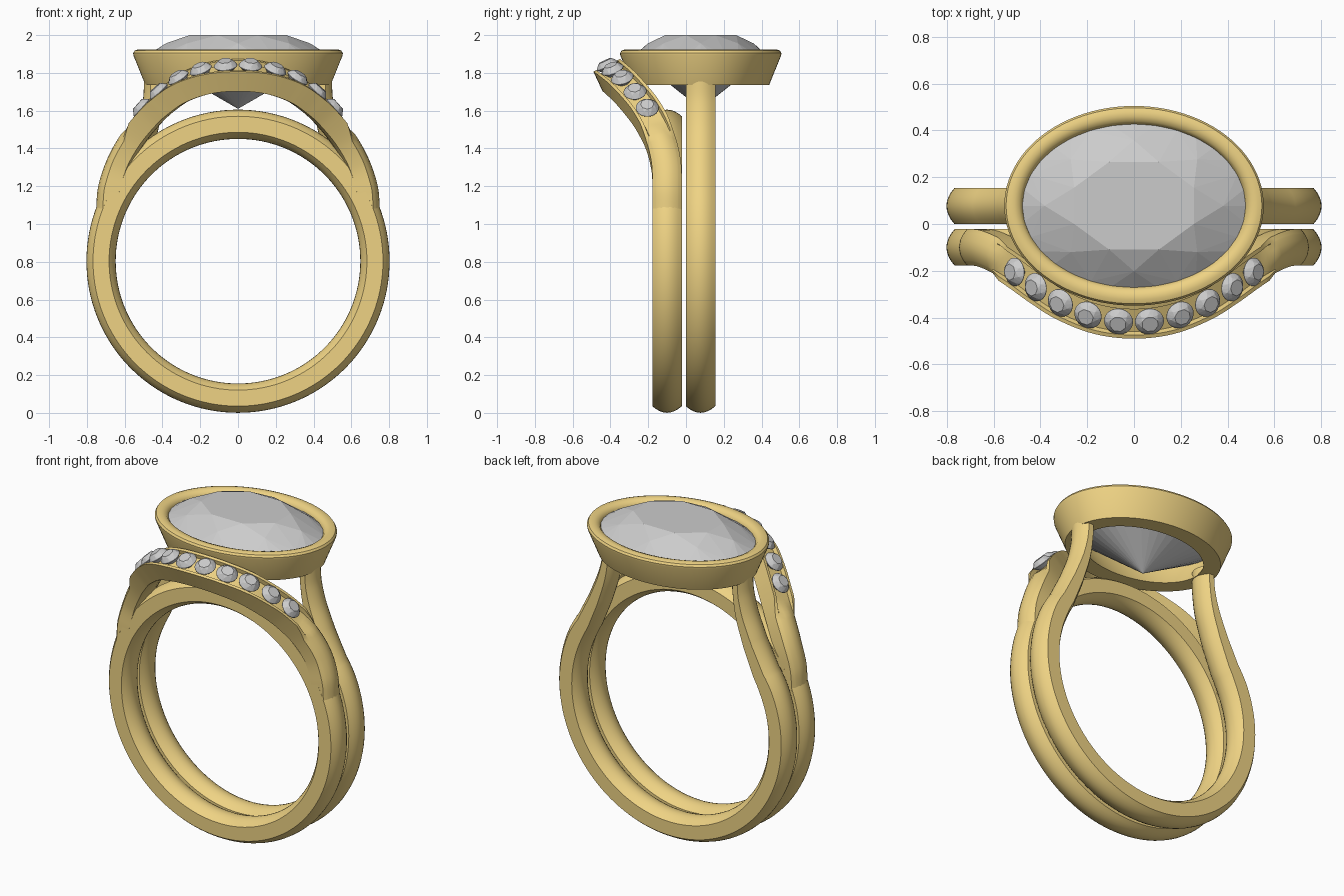
import bpy, bmesh
from math import sin, cos, pi, radians
from mathutils import Vector, Matrix

if "Cube" in bpy.data.objects:
    bpy.data.objects.remove(bpy.data.objects["Cube"])

gold = bpy.data.materials.new("gold")
gold.diffuse_color = (0.86, 0.65, 0.23, 1)
gold.use_nodes = True
gold.node_tree.nodes["Principled BSDF"].inputs["Base Color"].default_value = gold.diffuse_color
CZ = 0.803                      # height of the ring centre


def finish(bm, name, mat=None, smooth=True):
    bmesh.ops.recalc_face_normals(bm, faces=bm.faces[:])
    me = bpy.data.meshes.new(name)
    bm.to_mesh(me)
    bm.free()
    ob = bpy.data.objects.new(name, me)
    bpy.context.collection.objects.link(ob)
    if mat:
        me.materials.append(mat)
    if smooth:
        bpy.ops.object.select_all(action='DESELECT')
        ob.select_set(True)
        bpy.context.view_layer.objects.active = ob
        bpy.ops.object.shade_smooth_by_angle(angle=radians(32))
    return ob


def loft(name, rings, closed):
    """Skin a list of equal-length point loops."""
    bm = bmesh.new()
    vs = [[bm.verts.new(p) for p in r] for r in rings]
    n, m = len(vs), len(vs[0])
    for i in range(n if closed else n - 1):
        a, b = vs[i], vs[(i + 1) % n]
        for j in range(m):
            k = (j + 1) % m
            bm.faces.new((a[j], a[k], b[k], b[j]))
    if not closed:
        bm.faces.new(vs[0])
        bm.faces.new(vs[-1])
    return finish(bm, name, gold)


def spline(pts, steps=8):
    """Catmull-Rom curve through the points."""
    p = [Vector(q) for q in pts]
    p = [2 * p[0] - p[1]] + p + [2 * p[-1] - p[-2]]
    out = []
    for i in range(1, len(p) - 2):
        a, b, c, d = p[i - 1:i + 3]
        for s in range(steps):
            t = s / steps
            out.append(0.5 * (2 * b + (c - a) * t + (2 * a - 5 * b + 4 * c - d) * t * t
                              + (3 * b - a - 3 * c + d) * t ** 3))
    return out + [p[-2]]


def tangent(path, i):
    return (path[min(i + 1, len(path) - 1)] - path[max(i - 1, 0)]).normalized()


def band_profile(thick):
    """Flat sided band with domed outside and inside: (height, width) about its middle."""
    us = [-1 + i / 4 for i in range(9)]
    o = thick / 2
    return ([(o - 0.035 * u * u, 0.078 * u) for u in us] +
            [(-o + 0.035 * u * u, 0.078 * u) for u in reversed(us)])


# front band: full circle
rings = []
for i in range(128):
    a = 2 * pi * i / 128
    n = Vector((cos(a), 0, sin(a)))
    c = Vector((0, -0.1, CZ)) + n * 0.725
    rings.append([c + n * h + Vector((0, w, 0)) for h, w in band_profile(0.155)])
loft("front_band", rings, True)

# back band: circle open at the top, rising into two posts
posts = spline([(0.445, 0.077, 1.79), (0.45, 0.077, 1.66), (0.477, 0.077, 1.52),
                (0.534, 0.077, 1.36)], 7)
arc = []
for i in range(91):
    a = radians(33 - i * (180 + 66) / 90)
    arc.append(Vector((0.725 * cos(a), 0.077, CZ + 0.725 * sin(a))))
left = [Vector((-p.x, p.y, p.z)) for p in reversed(posts)]
path = posts + arc + left
rings = []
for i, p in enumerate(path):
    t = tangent(path, i)
    n = Vector((-t.z, 0, t.x))
    f = min(1, max(0, (p.z - 1.1) / 0.55))
    rings.append([p + n * h + Vector((0, w, 0)) for h, w in band_profile(0.155 - 0.05 * f)])
loft("back_band_with_posts", rings, False)

# swept contour arch leaning forward under the head
half = [(0.752, -0.1, 1.06), (0.74, -0.1, 1.2), (0.69, -0.105, 1.35), (0.61, -0.14, 1.49),
        (0.51, -0.205, 1.615), (0.42, -0.27, 1.70), (0.31, -0.34, 1.775),
        (0.16, -0.40, 1.825), (0, -0.42, 1.84)]
path = spline(half + [(-x, y, z) for x, y, z in reversed(half[:-1])], 8)
rings, frames = [], []
us = [-1, -0.78, -0.72, -0.4, 0, 0.4, 0.72, 0.78, 1]
for i, p in enumerate(path):
    t = tangent(path, i)
    lean = min(1, max(0, (-p.y - 0.1) / 0.32))
    n = Vector((p.x, 0, p.z - CZ)).normalized() + Vector((0, -0.47 * lean, 0))
    n = (n - t * n.dot(t)).normalized()
    w = n.cross(t).normalized()
    frames.append((p, n, w, t))
    ch = min(1, max(0, (0.62 - abs(p.x)) / 0.06))        # stone channel blend
    prof = [((1 - ch) * -0.035 * u * u + ch * (-0.025 if abs(u) < 0.75 else 0), u) for u in us]
    prof += [(-0.132 + 0.017 * u * u, u) for u in reversed(us)]
    rings.append([p + n * h + w * (0.078 * u) for h, u in prof])
loft("contour_arch", rings, False)


def gem(name, ax, ay, crown, pavilion, mtx):
    """Brilliant cut stone, girdle at local z = 0."""
    pts = [(0, 0, -pavilion)]
    for i in range(8):
        a = pi / 4 * i + pi / 8
        b = a + pi / 8
        pts.append((0.58 * ax * cos(a), 0.58 * ay * sin(a), crown))
        pts.append((0.80 * ax * cos(b), 0.80 * ay * sin(b), crown * 0.60))
    for i in range(32):
        a = pi / 16 * i
        for z in (-0.04, 0.04):
            pts.append((ax * cos(a), ay * sin(a), z * crown))
    bm = bmesh.new()
    for q in pts:
        bm.verts.new(mtx @ Vector(q))
    bmesh.ops.convex_hull(bm, input=bm.verts[:])
    finish(bm, name, smooth=False)


# small stones along the arch
for k, x in enumerate((0.066, 0.197, 0.315, 0.42, 0.51)):
    for side in (1, -1):
        p, n, w, t = min(frames, key=lambda f: abs(f[0].x - side * x))
        # slide along the tangent to the exact position
        p = p + t * ((side * x - p.x) / t.x)
        m = Matrix((t, w, n)).transposed().to_4x4()
        m.translation = p
        gem(f"small_stone_{k}_{'right' if side > 0 else 'left'}", 0.062, 0.06, 0.03, 0.06, m)

# oval bezel: cross-section offsets from the opening, swept round the oval
prof = [(-0.002, 1.875), (0.003, 1.9), (0.015, 1.916), (0.035, 1.924), (0.055, 1.924),
        (0.072, 1.918), (0.08, 1.905), (0.079, 1.893), (0.015, 1.735), (-0.085, 1.735)]
rings = []
for i in range(96):
    a = 2 * pi * i / 96
    rings.append([Vector(((0.475 + d) * cos(a), 0.078 + (0.347 + d) * sin(a), z))
                  for d, z in prof])
loft("oval_bezel", rings, True)

# large oval stone
gem("centre_stone", 0.478, 0.35, 0.11, 0.28, Matrix.Translation((0, 0.078, 1.89)))
